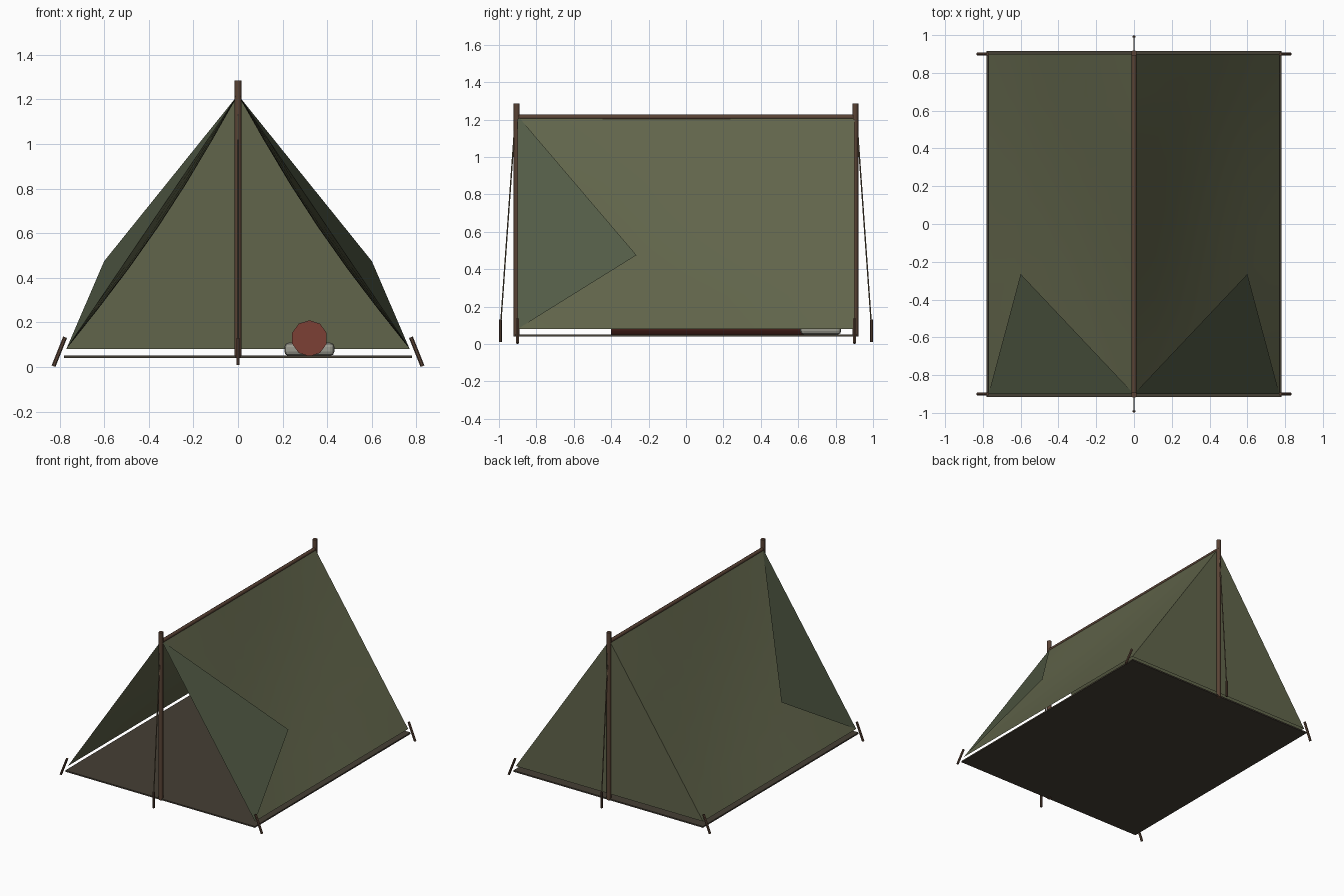
import bpy, bmesh, math
from mathutils import Vector

if "Cube" in bpy.data.objects:
    bpy.data.objects.remove(bpy.data.objects["Cube"])


def material(name, r, g, b):
    m = bpy.data.materials.new(name)
    m.diffuse_color = (r, g, b, 1)
    m.use_nodes = True
    m.node_tree.nodes["Principled BSDF"].inputs["Base Color"].default_value = m.diffuse_color
    return m


canvas = material("canvas", 0.12, 0.13, 0.07)
flap_canvas = material("flap_canvas", 0.085, 0.105, 0.06)
wood = material("wood", 0.10, 0.055, 0.035)
ground_cloth = material("ground_cloth", 0.06, 0.05, 0.035)
red_wool = material("red_wool", 0.20, 0.05, 0.035)
linen = material("linen", 0.33, 0.33, 0.28)
hemp = material("hemp", 0.16, 0.12, 0.07)


def mesh_object(name, verts, faces, mat, smooth=False):
    me = bpy.data.meshes.new(name)
    me.from_pydata(verts, [], faces)
    me.polygons.foreach_set("use_smooth", [smooth] * len(me.polygons))
    me.materials.append(mat)
    ob = bpy.data.objects.new(name, me)
    bpy.context.collection.objects.link(ob)
    return ob


def rod(name, a, b, r, sides, mat):
    a, b = Vector(a), Vector(b)
    d = b - a
    bpy.ops.mesh.primitive_cylinder_add(vertices=sides, radius=r, depth=d.length,
                                        location=(a + b) / 2)
    ob = bpy.context.object
    ob.name = name
    ob.rotation_euler = d.to_track_quat('Z', 'Y').to_euler()
    ob.data.materials.append(mat)
    bpy.ops.object.shade_smooth_by_angle(angle=math.radians(50))
    return ob


def box(name, size, loc, mat, bevel=0):
    bpy.ops.mesh.primitive_cube_add(size=1, location=loc)
    ob = bpy.context.object
    ob.name = name
    ob.scale = size
    bpy.ops.object.transform_apply(location=False, rotation=False, scale=True)
    ob.data.materials.append(mat)
    if bevel:
        m = ob.modifiers.new("soft_edges", 'BEVEL')
        m.width, m.segments = bevel, 2
    return ob


TOP, FOOT, HALF, END = 1.22, 0.08, 0.77, 0.9

# Sloping canvas walls, sagging inward between the poles
NU, NV, SAG = 6, 8, 0.035
slope = Vector((TOP - FOOT, HALF)).normalized()
for s, side in ((-1, "left"), (1, "right")):
    verts = []
    for j in range(NV + 1):
        for i in range(NU + 1):
            u, v = i / NU, j / NV
            d = SAG * math.sin(math.pi * u) * math.sin(math.pi * v)
            verts.append((s * (HALF * u - slope.x * d), -END + 2 * END * v,
                          TOP + (FOOT - TOP) * u - slope.y * d))
    faces = []
    for j in range(NV):
        for i in range(NU):
            k = j * (NU + 1) + i
            f = (k, k + 1, k + NU + 2, k + NU + 1)
            faces.append(f if s > 0 else f[::-1])
    mesh_object(side + "_wall", verts, faces, canvas, True)

    # Front door flap folded back over the wall
    tri = (0, 1, 2) if s > 0 else (2, 1, 0)
    mesh_object(side + "_door_flap",
                [(0, -END, TOP), (s * HALF, -END, FOOT), (s * 0.6, -0.265, 0.475)],
                [tri], flap_canvas)

# Closed back panel
mesh_object("back_panel", [(-HALF, END, FOOT), (0, END, FOOT), (HALF, END, FOOT), (0, END, TOP)],
            [(0, 3, 1), (1, 3, 2)], canvas)

# Ground sheet
box("ground_sheet", (1.56, 1.83, 0.01), (0, 0, 0.046), ground_cloth)

# Poles, guy ropes and pegs
rod("ridge_pole", (0, -0.915, 1.213), (0, 0.915, 1.213), 0.013, 8, wood)
for e, end in ((-1, "front"), (1, "back")):
    rod(end + "_pole", (0, e * 0.905, 0.04), (0, e * 0.905, 1.285), 0.016, 8, wood)
    rod(end + "_guy_rope", (0, e * 0.912, 1.21), (0, e * 0.99, 0.11), 0.004, 5, hemp)
    rod(end + "_guy_peg", (0, e * 0.992, 0.01), (0, e * 0.992, 0.13), 0.008, 6, wood)
    for s, side in ((-1, "left"), (1, "right")):
        rod(f"{end}_{side}_corner_peg", (s * 0.827, e * 0.9, 0.004),
            (s * 0.775, e * 0.9, 0.134), 0.009, 6, wood)

# Rolled blanket and pillow on the ground sheet
rod("bedroll", (0.32, -0.4, 0.129), (0.32, 0.66, 0.129), 0.081, 10, red_wool)
box("pillow", (0.225, 0.22, 0.06), (0.32, 0.72, 0.08), linen, 0.02)
